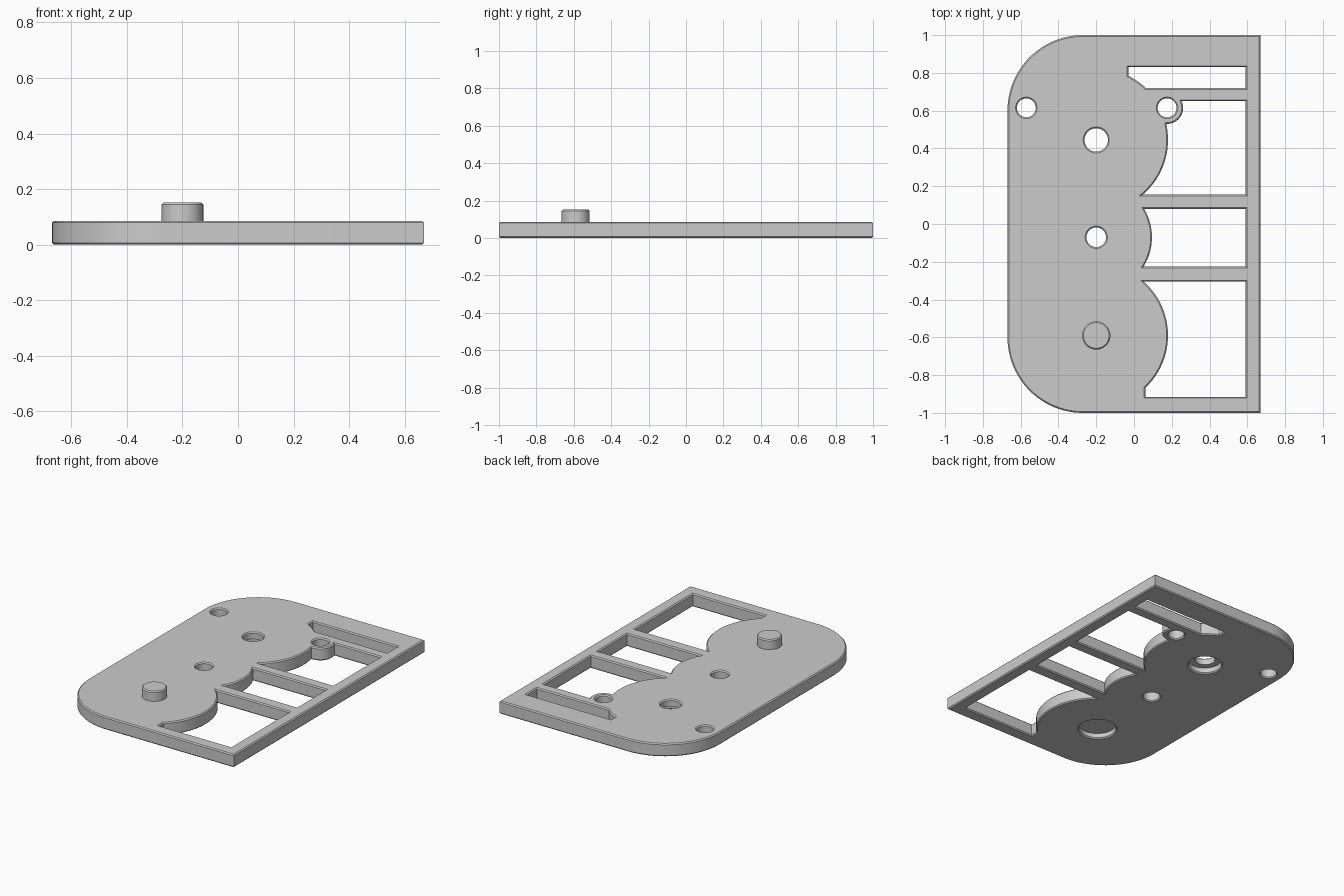
import bpy
import bmesh
from math import sin, cos, radians, pi

cube = bpy.data.objects.get("Cube")
if cube:
    bpy.data.objects.remove(cube, do_unlink=True)

THICK, CHAMFER = 0.086, 0.007
RIGHT = 0.59                      # inner edge of the side rail
UPPER, MIDDLE, LOWER = (-0.2, 0.445), (-0.2, -0.07), (-0.2, -0.59)
BOSS, CORNER = (0.175, 0.615), (-0.57, 0.615)

grey = bpy.data.materials.new("plain_grey")
grey.use_nodes = True
grey.diffuse_color = (0.6, 0.6, 0.6, 1)
grey.node_tree.nodes["Principled BSDF"].inputs["Base Color"].default_value = (0.6, 0.6, 0.6, 1)


def arc(centre, r, start, end, n=24):
    angles = [radians(start + (end - start) * i / n) for i in range(n + 1)]
    return [(centre[0] + r * cos(a), centre[1] + r * sin(a)) for a in angles]


def circle(centre, r, n=48):
    return arc(centre, r, 0, 360, n)[:-1]


def prism(name, outline, z0, z1):
    """Extrude a flat outline into a solid."""
    bm = bmesh.new()
    face = bm.faces.new([bm.verts.new((x, y, z0)) for x, y in outline])
    top = bmesh.ops.extrude_face_region(bm, geom=[face])["geom"]
    bmesh.ops.translate(bm, vec=(0, 0, z1 - z0),
                        verts=[v for v in top if isinstance(v, bmesh.types.BMVert)])
    bmesh.ops.recalc_face_normals(bm, faces=bm.faces)
    mesh = bpy.data.meshes.new(name)
    bm.to_mesh(mesh)
    bm.free()
    obj = bpy.data.objects.new(name, mesh)
    bpy.context.collection.objects.link(obj)
    mesh.materials.append(grey)
    return obj


def activate(obj):
    bpy.ops.object.select_all(action="DESELECT")
    obj.select_set(True)
    bpy.context.view_layer.objects.active = obj


def cut(obj, outline, z0=-0.1, z1=0.2):
    cutter = prism("cutter", outline, z0, z1)
    cutter.hide_render = True
    activate(obj)
    mod = obj.modifiers.new("cut", "BOOLEAN")
    mod.operation, mod.solver, mod.object = "DIFFERENCE", "EXACT", cutter
    bpy.ops.object.modifier_apply(modifier=mod.name)
    bpy.data.objects.remove(cutter, do_unlink=True)


def finish(obj, levels):
    """Chamfer the sharp rims lying at the given heights, then smooth the curves."""
    bm = bmesh.new()
    bm.from_mesh(obj.data)
    rims = [e for e in bm.edges if len(e.link_faces) == 2 and e.calc_face_angle(0) > 1
            and any(all(abs(v.co.z - z) < 1e-4 for v in e.verts) for z in levels)]
    bmesh.ops.bevel(bm, geom=rims, offset=CHAMFER, segments=1, affect="EDGES")
    bm.to_mesh(obj.data)
    bm.free()
    activate(obj)
    bpy.ops.object.shade_smooth_by_angle(angle=pi / 6)


# Plate with two large rounded corners on one side
plate = prism("base_plate", [(0.67, -1), (0.67, 1)]
              + arc((-0.27, 0.6), 0.4, 90, 180) + arc((-0.27, -0.6), 0.4, 180, 270), 0, THICK)

# Windows between the rail and the scalloped edge
cut(plate, [(RIGHT, 0.72), (RIGHT, 0.83), (-0.03, 0.83)] + arc(UPPER, 0.38, 63.4, 46.4))
cut(plate, [(RIGHT, 0.155), (RIGHT, 0.65)] + arc(BOSS, 0.085, 24.3, -92)
    + arc(UPPER, 0.38, 12.8, -49.7))
cut(plate, [(RIGHT, -0.225), (RIGHT, 0.08)] + arc(MIDDLE, 0.295, 30.6, -31.7))
cut(plate, [(RIGHT, -0.915), (RIGHT, -0.305)] + arc(LOWER, 0.38, 48.6, -46.8) + [(0.06, -0.915)])

# Through holes
for centre, radius in ((CORNER, 0.05), (BOSS, 0.05), (UPPER, 0.062), (MIDDLE, 0.052)):
    cut(plate, circle(centre, radius))

# Round recesses in the underside
cut(plate, circle(UPPER, 0.103), -0.1, 0.04)
cut(plate, circle(LOWER, 0.115), -0.1, 0.036)
finish(plate, (0, THICK))

# Locating pin
pin = prism("locating_pin", circle(LOWER, 0.075), THICK - 0.01, 0.151)
finish(pin, (0.151,))
